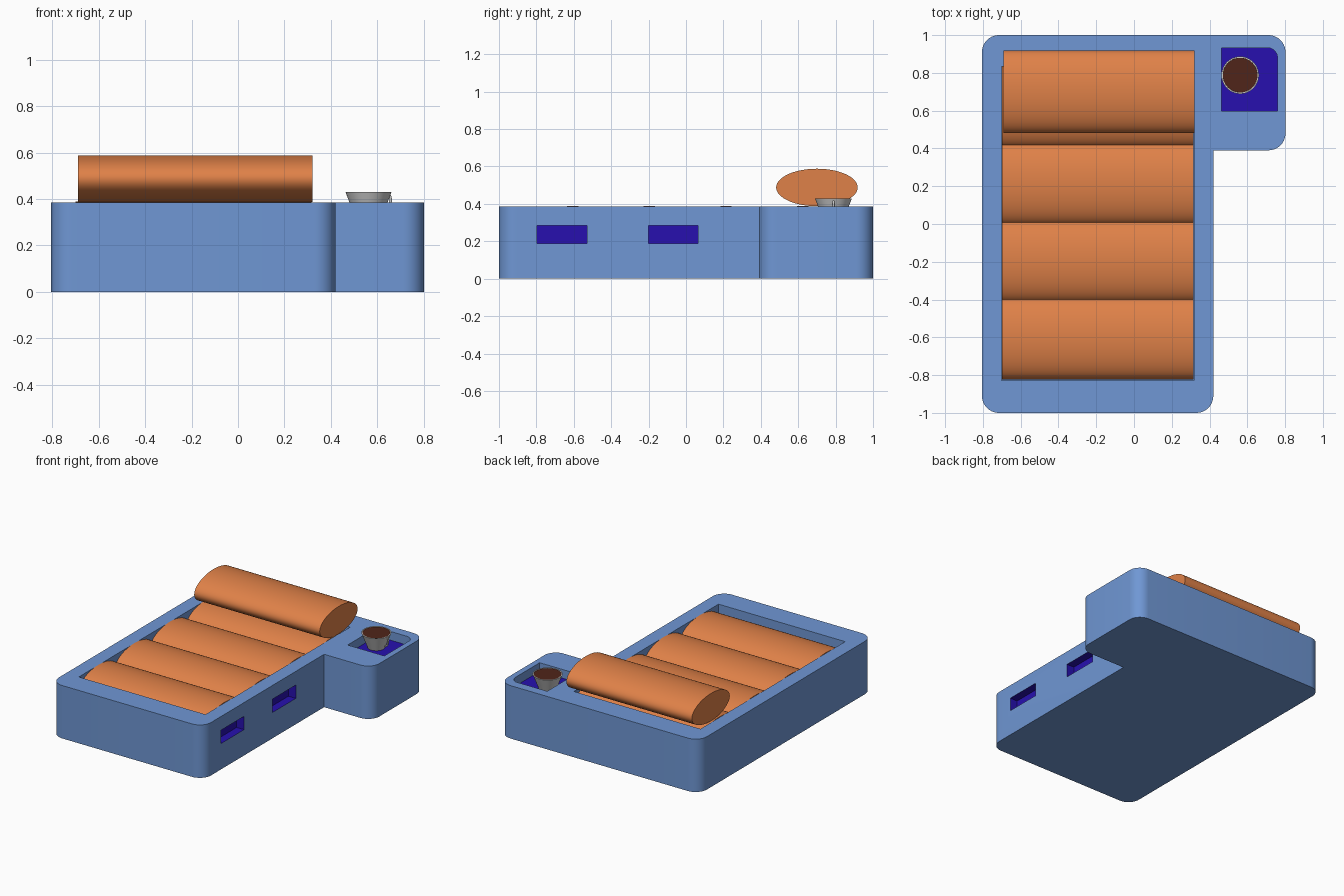
import bpy, bmesh
from math import sin, cos, pi, radians, atan2
from mathutils import Vector

if "Cube" in bpy.data.objects:
    bpy.data.objects.remove(bpy.data.objects["Cube"])


def material(name, rgb):
    m = bpy.data.materials.new(name)
    m.diffuse_color = (*rgb, 1)
    m.use_nodes = True
    m.node_tree.nodes["Principled BSDF"].inputs["Base Color"].default_value = m.diffuse_color
    return m


BLUE = material("blue_frame", (0.16, 0.31, 0.66))
ORANGE = material("orange_fabric", (0.74, 0.22, 0.065))
PURPLE = material("purple_lining", (0.02, 0.005, 0.43))
BROWN = material("brown_drink", (0.08, 0.018, 0.01))


def finish(ob, smooth=True):
    bpy.ops.object.select_all(action='DESELECT')
    ob.select_set(True)
    bpy.context.view_layer.objects.active = ob
    if smooth:
        bpy.ops.object.shade_smooth_by_angle(angle=radians(35))
    return ob


def mesh_object(name, bm, mat=None):
    bmesh.ops.recalc_face_normals(bm, faces=bm.faces[:])
    me = bpy.data.meshes.new(name)
    bm.to_mesh(me)
    bm.free()
    ob = bpy.data.objects.new(name, me)
    bpy.context.collection.objects.link(ob)
    if mat:
        me.materials.append(mat)
    return ob


def rounded(corners, steps=10):
    """Outline from (x, y, radius) right-angle corners."""
    out = []
    n = len(corners)
    for i, (x, y, r) in enumerate(corners):
        p = Vector((x, y))
        if r == 0:
            out.append(p)
            continue
        a = (Vector(corners[i - 1][:2]) - p).normalized()
        b = (Vector(corners[(i + 1) % n][:2]) - p).normalized()
        c = p + (a + b) * r
        for k in range(steps + 1):
            t = k / steps * pi / 2
            out.append(c - b * r * cos(t) - a * r * sin(t))
    return out


def prism(name, outline, z0, z1, mat):
    bm = bmesh.new()
    f = bm.faces.new([bm.verts.new((p[0], p[1], z0)) for p in outline])
    if z1 > z0:
        ext = bmesh.ops.extrude_face_region(bm, geom=[f], use_keep_orig=True)
        vs = [v for v in ext['geom'] if isinstance(v, bmesh.types.BMVert)]
        bmesh.ops.translate(bm, verts=vs, vec=(0, 0, z1 - z0))
    return mesh_object(name, bm, mat)


def rect(x0, x1, y0, y1):
    return [(x0, y0), (x1, y0), (x1, y1), (x0, y1)]


def cut(target, cutter):
    cutter.hide_render = True
    finish(target, False)
    mod = target.modifiers.new("cut", 'BOOLEAN')
    mod.operation = 'DIFFERENCE'
    mod.solver = 'EXACT'
    mod.material_mode = 'TRANSFER'
    mod.object = cutter
    bpy.ops.object.modifier_apply(modifier=mod.name)
    bpy.data.objects.remove(cutter)


def bolster(name, x0, x1, y, z, ry, rz, seg=64):
    """Elliptical roll lying along x."""
    bm = bmesh.new()
    bmesh.ops.create_cone(bm, cap_ends=True, segments=seg, radius1=1, radius2=1, depth=1)
    for v in bm.verts:
        px, py, pz = v.co
        v.co = ((x0 + x1) / 2 + pz * (x1 - x0), y + px * ry, z + py * rz)
    return finish(mesh_object(name, bm, ORANGE))


# L-shaped frame with rounded outer corners
H, R = 0.385, 0.09
frame = prism("frame", rounded([(-0.805, -1, R), (0.42, -1, R), (0.42, 0.39, 0),
                                (0.802, 0.39, R), (0.802, 1, R), (-0.805, 1, R)]), 0, H, BLUE)

# mattress well, cup tray and two side slots
cut(frame, prism("well_cutter", rect(-0.702, 0.318, -0.828, 0.835), 0.19, 0.6, BLUE))
tray = rounded([(0.464, 0.597, 0), (0.76, 0.597, 0), (0.76, 0.933, 0.055), (0.464, 0.933, 0)])
cut(frame, prism("tray_cutter", tray, 0.32, 0.6, BLUE))
for y in (-0.663, -0.068):
    cut(frame, prism("slot_cutter", rect(0.36, 0.6, y - 0.133, y + 0.133), 0.188, 0.285, PURPLE))
finish(frame)
prism("tray_mat", tray, 0.3215, 0.3215, PURPLE)

# mattress rolls and pillow
for i in range(4):
    bolster(f"mattress_roll_{i + 1}", -0.70, 0.316, -0.606 + 0.41 * i, 0.29, 0.217, 0.0985)
bolster("pillow", -0.69, 0.32, 0.70, 0.488, 0.218, 0.1)

# cup: lathed wall, drink and handle
CX, CY = 0.562, 0.788
profile = [(0, 0.323), (0.058, 0.323), (0.099, 0.43), (0.092, 0.43), (0.054, 0.33), (0, 0.33)]
bm = bmesh.new()
vs = [bm.verts.new((r, 0, z)) for r, z in profile]
es = [bm.edges.new(p) for p in zip(vs, vs[1:])]
bmesh.ops.spin(bm, geom=vs + es, cent=(0, 0, 0), axis=(0, 0, 1), angle=2 * pi, steps=48)
bmesh.ops.remove_doubles(bm, verts=bm.verts[:], dist=1e-5)
cup = finish(mesh_object("cup", bm))
cup.location = (CX, CY, 0)

bm = bmesh.new()
bmesh.ops.create_circle(bm, cap_ends=True, segments=48, radius=0.0915)
drink = mesh_object("drink", bm, BROWN)
drink.location = (CX, CY, 0.428)

cu = bpy.data.curves.new("cup_handle", 'CURVE')
cu.dimensions = '3D'
cu.bevel_depth = 0.006
cu.bevel_resolution = 3
cu.use_fill_caps = True
sp = cu.splines.new('POLY')
path = [(0.088, 0.415), (0.093, 0.412), (0.0955, 0.40), (0.094, 0.38), (0.088, 0.36), (0.078, 0.35), (0.066, 0.35)]
sp.points.add(len(path) - 1)
for p, (x, z) in zip(sp.points, path):
    p.co = (CX + x, CY, z, 1)
bpy.context.collection.objects.link(bpy.data.objects.new("cup_handle", cu))
